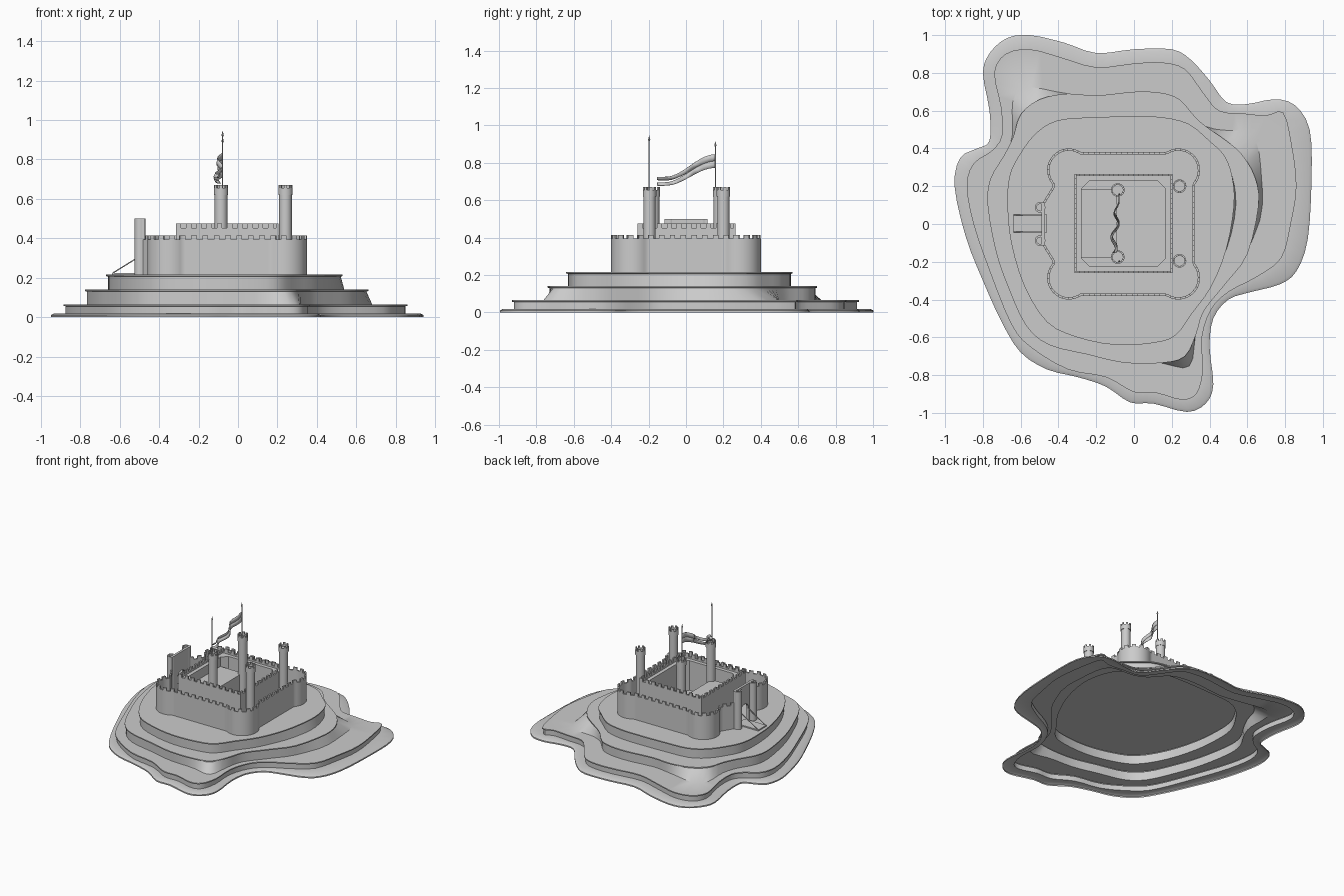
import bpy, bmesh, math
from mathutils import Vector as V

if "Cube" in bpy.data.objects:
    bpy.data.objects.remove(bpy.data.objects["Cube"])

GROUND = 0.216

def finish(name, bm, smooth=True, recalc=True):
    if recalc:
        bmesh.ops.recalc_face_normals(bm, faces=bm.faces[:])
    me = bpy.data.meshes.new(name)
    bm.to_mesh(me)
    bm.free()
    ob = bpy.data.objects.new(name, me)
    bpy.context.collection.objects.link(ob)
    if smooth:
        bpy.ops.object.select_all(action='DESELECT')
        ob.select_set(True)
        bpy.context.view_layer.objects.active = ob
        bpy.ops.object.shade_smooth_by_angle(angle=math.radians(35))
    return ob

def box(bm, x0, x1, y0, y1, z0, z1):
    r = bmesh.ops.create_cube(bm, size=1)['verts']
    for v in r:
        v.co = V(((x0 + x1) / 2 + v.co.x * (x1 - x0), (y0 + y1) / 2 + v.co.y * (y1 - y0),
                  (z0 + z1) / 2 + v.co.z * (z1 - z0)))

def normals(pts, closed=True):
    n, out = len(pts), []
    for i in range(n):
        a = pts[(i - 1) % n] if closed else pts[max(i - 1, 0)]
        b = pts[(i + 1) % n] if closed else pts[min(i + 1, n - 1)]
        t = (b - a).normalized()
        out.append(V((-t.y, t.x)))
    return out

def offset(pts, d, closed=True):
    return [p + m * d for p, m in zip(pts, normals(pts, closed))]

# ---- terraced hill: open shell of contour lines ----
BASE = [(.94,.24),(.93,.5),(.85,.63),(.74,.66),(.6,.635),(.49,.645),(.4,.76),(.3,.87),(.2,.925),(0,.925),
        (-.2,.905),(-.37,.96),(-.55,1),(-.67,.985),(-.76,.91),(-.8,.8),(-.765,.6),(-.765,.44),(-.83,.4),(-.92,.35),
        (-.95,.2),(-.89,-.07),(-.8,-.3),(-.7,-.52),(-.6,-.68),(-.46,-.77),(-.3,-.81),(-.15,-.86),(-.02,-.945),
        (.1,-.95),(.28,-.995),(.38,-.95),(.42,-.85),(.4,-.65),(.42,-.5),(.5,-.4),(.62,-.36),(.77,-.32),(.86,-.25),(.92,-.08)]
LOW = [(.83,0),(.86,.2),(.835,.42),(.79,.59),(.7,.575),(.58,.585),(.45,.6),(.37,.69),(.27,.82),(.15,.855),(0,.85),
       (-.2,.83),(-.38,.88),(-.55,.925),(-.68,.9),(-.74,.8),(-.705,.62),(-.7,.47),(-.75,.39),(-.85,.32),(-.885,.2),
       (-.85,0),(-.76,-.26),(-.65,-.53),(-.55,-.65),(-.35,-.77),(-.15,-.81),(0,-.89),(.12,-.895),(.25,-.93),
       (.33,-.9),(.365,-.78),(.36,-.6),(.41,-.45),(.5,-.36),(.65,-.28),(.78,-.18)]
MID = [(.66,.1),(.64,.25),(.57,.37),(.49,.44),(.39,.51),(.33,.56),(.24,.66),(.14,.695),(0,.7),(-.2,.68),(-.35,.69),
       (-.5,.66),(-.6,.58),(-.64,.46),(-.69,.36),(-.76,.24),(-.775,.1),(-.73,-.15),(-.66,-.35),(-.57,-.54),(-.45,-.64),
       (-.25,-.69),(-.05,-.735),(.15,-.735),(.27,-.7),(.33,-.58),(.37,-.46),(.49,-.31),(.6,-.16)]
TOP = [(.53,.1),(.52,.25),(.48,.36),(.4,.44),(.29,.53),(.15,.565),(0,.57),(-.2,.565),(-.4,.55),(-.52,.48),(-.61,.36),
       (-.66,.25),(-.67,.1),(-.65,-.1),(-.58,-.33),(-.46,-.52),(-.3,-.6),(-.1,-.64),(.1,-.63),(.22,-.59),(.31,-.47),
       (.41,-.33),(.49,-.13)]

def spline(c, k=3):
    c, n, out = [V(p) for p in c], len(c), []
    for i in range(n):
        a, b, d, e = c[i - 1], c[i], c[(i + 1) % n], c[(i + 2) % n]
        for s in range(k):
            t = s / k
            out.append(.5 * (2 * b + (d - a) * t + (2 * a - 5 * b + 4 * d - e) * t * t + (3 * b - a - 3 * d + e) * t ** 3))
    return out

def bulge(pts, bumps):
    return [p + sum((V(d) * math.exp(-((p - V(c)).length / r) ** 2) for c, d, r in bumps), V((0, 0))) for p in pts]

bm = bmesh.new()
def ring(pts, z):
    return [bm.verts.new((p.x, p.y, z)) for p in pts]
def strip(a, b):
    for i in range(len(a)):
        j = (i + 1) % len(a)
        bm.faces.new((a[i], a[j], b[j], b[i]))
def loop_edges(r):
    return [bm.edges.get((r[i - 1], r[i])) for i in range(len(r))]

base = spline(BASE)
rows = [ring(base, 0), ring(base, .01), ring(offset(base, .015), .018)]
for a, b in zip(rows, rows[1:]):
    strip(a, b)
outer = rows[-1]
tiers = [(LOW, .018, .065, []),
         (MID, .065, .14, [((.57, .35), (.06, .11), .16), ((-.56, .63), (-.06, .09), .15),
                           ((.27, -.7), (.03, -.06), .1), ((.66, .05), (.03, 0), .15)]),
         (TOP, .14, GROUND, [((.53, .05), (.02, 0), .25)])]
for c, z0, z1, bumps in tiers:
    p = spline(c)
    wall_top = offset(p, .01)
    rows = [ring(bulge(wall_top, bumps), z0), ring(wall_top, z1 - .01), ring(p, z1 - .008), ring(p, z1)]
    for a, b in zip(rows, rows[1:]):
        strip(a, b)
    bmesh.ops.triangle_fill(bm, use_beauty=True, normal=(0, 0, 1), edges=loop_edges(outer) + loop_edges(rows[0]))
    outer = rows[-1]
bm.faces.new(outer)
bmesh.ops.recalc_face_normals(bm, faces=bm.faces[:])
bm.faces.ensure_lookup_table()
if bm.faces[-1].normal.z < 0:
    bmesh.ops.reverse_faces(bm, faces=bm.faces[:])
finish('terraced_hill', bm, recalc=False)

# ---- crenellated wall along a path ----
def resample(pts, step, closed):
    pts = pts + [pts[0]] if closed else pts
    L = [0]
    for a, b in zip(pts, pts[1:]):
        L.append(L[-1] + (b - a).length)
    n, out, k = 4 * max(1, round(L[-1] / step / 4)), [], 0
    for i in range(n if closed else n + 1):
        d = L[-1] * i / n
        while k < len(pts) - 2 and d > L[k + 1]:
            k += 1
        out.append(pts[k].lerp(pts[k + 1], (d - L[k]) / (L[k + 1] - L[k])))
    return out

def prism(bm, a, b, z0, z1, closed):
    n = len(a)
    g = [[bm.verts.new((p.x, p.y, z)) for p in row] for row, z in ((a, z0), (a, z1), (b, z1), (b, z0))]
    for i in range(n if closed else n - 1):
        j = (i + 1) % n
        for k in range(4):
            bm.faces.new((g[k][i], g[k][j], g[(k + 1) % 4][j], g[(k + 1) % 4][i]))
    if not closed:
        bm.faces.new([r[0] for r in g])
        bm.faces.new([r[-1] for r in g])

def wall(bm, path, z0, z1, thick, step, merlon, closed=True):
    p = resample(path, step, closed)
    q = offset(p, thick, closed)
    prism(bm, p, q, z0, z1, closed)
    for i in range(0, len(p) - 2, 4):
        prism(bm, p[i:i + 3], q[i:i + 3], z1, z1 + merlon, False)

def arc(cx, cy, r, a0, a1, n=20):
    return [V((cx + r * math.cos(math.radians(a0 + (a1 - a0) * i / n)),
               cy + r * math.sin(math.radians(a0 + (a1 - a0) * i / n)))) for i in range(n + 1)]

# outer curtain wall with rounded corners, open at the gate
half = [V((-.485, .11)), V((-.43, .2))] + arc(-.345, .285, .115, 222, 56) + arc(.235, .285, .115, 124, -42)
path = half + [V((p.x, -p.y)) for p in reversed(half)]
bm = bmesh.new()
wall(bm, path, GROUND, .395, -.012, .0145, .02, closed=False)
finish('curtain_wall', bm)

# keep: thick square wall, thin parapet, chamfered inner corners
def rect(x0, x1, y0, y1):
    return [V((x0, y0)), V((x1, y0)), V((x1, y1)), V((x0, y1))]
bm = bmesh.new()
prism(bm, rect(-.315, .205, -.26, .265), rect(-.277, .167, -.222, .227), GROUND, .44, True)
for x, sx in ((-.277, 1), (.167, -1)):
    for y, sy in ((-.222, 1), (.227, -1)):
        tri = [(x, y), (x + .04 * sx, y), (x, y + .04 * sy)]
        lo, hi = [[bm.verts.new((*t, z)) for t in tri] for z in (GROUND, .44)]
        bm.faces.new(lo)
        bm.faces.new(hi)
        for i in range(3):
            bm.faces.new((lo[i - 1], lo[i], hi[i], hi[i - 1]))
c = rect(-.315, .205, -.26, .265)
for a, b in zip(c, c[1:] + c[:1]):
    wall(bm, [a, b], .44, .452, .011, .013, .022, closed=False)
finish('keep_wall', bm, smooth=False)

# low hall inside the keep
bm = bmesh.new()
box(bm, -.277, -.09, -.18, .185, GROUND, .37)
finish('keep_hall', bm, smooth=False)

# round towers
def tower(name, x, y, r, top):
    bm = bmesh.new()
    body = arc(x, y, r, 0, 360, 24)[:-1]
    crown = arc(x, y, r + .004, 0, 360, 24)[:-1]
    lo, hi = [[bm.verts.new((p.x, p.y, z)) for p in body] for z in (GROUND, top - .03)]
    bm.faces.new(hi)
    for i in range(24):
        bm.faces.new((lo[i - 1], lo[i], hi[i], hi[i - 1]))
    wall(bm, crown, top - .05, top - .016, .009, 2 * math.pi * r / 24, .016)
    finish(name, bm)
for i, (x, y) in enumerate([(.241, .2), (.241, -.195), (-.086, .18), (-.086, -.175)]):
    tower('round_tower_%d' % i, x, y, .032, .67)

# gatehouse: two round posts, arch wall between them
bm = bmesh.new()
for s in (-1, 1):
    prism(bm, arc(-.497, s * .088, .028, 0, 360, 20)[:-1], arc(-.497, s * .088, .018, 0, 360, 20)[:-1], GROUND, .5, True)
    y = sorted((s * .05, s * .115))
    box(bm, -.49, -.472, *y, GROUND, .5)
a = [(-.05, .5), (.05, .5)] + [(.05 * math.cos(t * math.pi / 10), .31 + .05 * math.sin(t * math.pi / 10)) for t in range(11)]
f, b = [[bm.verts.new((x, *p)) for p in a] for x in (-.49, -.472)]
bm.faces.new(f)
bm.faces.new(b)
for i in range(len(a)):
    bm.faces.new((f[i - 1], f[i], b[i], b[i - 1]))
finish('gatehouse', bm)

# drawbridge and chains
bm = bmesh.new()
box(bm, -.64, -.46, -.045, .05, GROUND, .225)
finish('drawbridge', bm, smooth=False)

def rod(bm, p, q, r0, r1, n=8):
    p, q = V(p), V(q)
    d = q - p
    m = d.to_track_quat('Z', 'Y').to_matrix().to_4x4()
    m.translation = (p + q) / 2
    bmesh.ops.create_cone(bm, cap_ends=True, segments=n, radius1=r0, radius2=r1, depth=d.length, matrix=m)
bm = bmesh.new()
for y in (-.042, .047):
    rod(bm, (-.635, y, .224), (-.488, y, .315), .003, .003)
finish('drawbridge_chains', bm)

# flag poles with pointed tips
bm = bmesh.new()
for y, z in ((-.197, .945), (.157, .915)):
    rod(bm, (-.078, y, .6), (-.078, y, z - .03), .003, .003)
    rod(bm, (-.078, y, z - .03), (-.078, y, z - .022), .003, .006)
    rod(bm, (-.078, y, z - .022), (-.078, y, z), .006, .0005)
finish('flag_poles', bm)

# swallow-tailed flag
bm = bmesh.new()
N = 24
def flag_band(u, t):
    drop = .5 - .5 * math.cos(math.pi * min(1, u * 1.15))
    top, bot = .845 - .12 * drop, .772 - .095 * drop
    gap = max(0, u - .4) * .5
    mid = (top + bot) / 2
    return top + (mid + gap * (top - mid) - top) * t, bot + (mid - gap * (mid - bot) * 1.2 - bot) * t
for tail in (0, 1):
    g = []
    for i in range(N + 1):
        u = i / N
        x = -.082 - .025 * u + .016 * math.sin(u * 15 + tail * .5) * min(1, 3 * u)
        e0, e1 = flag_band(u, 0)[tail], flag_band(u, 1)[tail]
        g.append([bm.verts.new((x - .012 * k * u, .157 - .31 * u, e0 + (e1 - e0) * k)) for k in (0, .5, 1)])
    for i in range(N):
        for k in range(2):
            bm.faces.new((g[i][k], g[i + 1][k], g[i + 1][k + 1], g[i][k + 1]))
flag = finish('flag', bm)
mod = flag.modifiers.new('thickness', 'SOLIDIFY')
mod.thickness = .003
